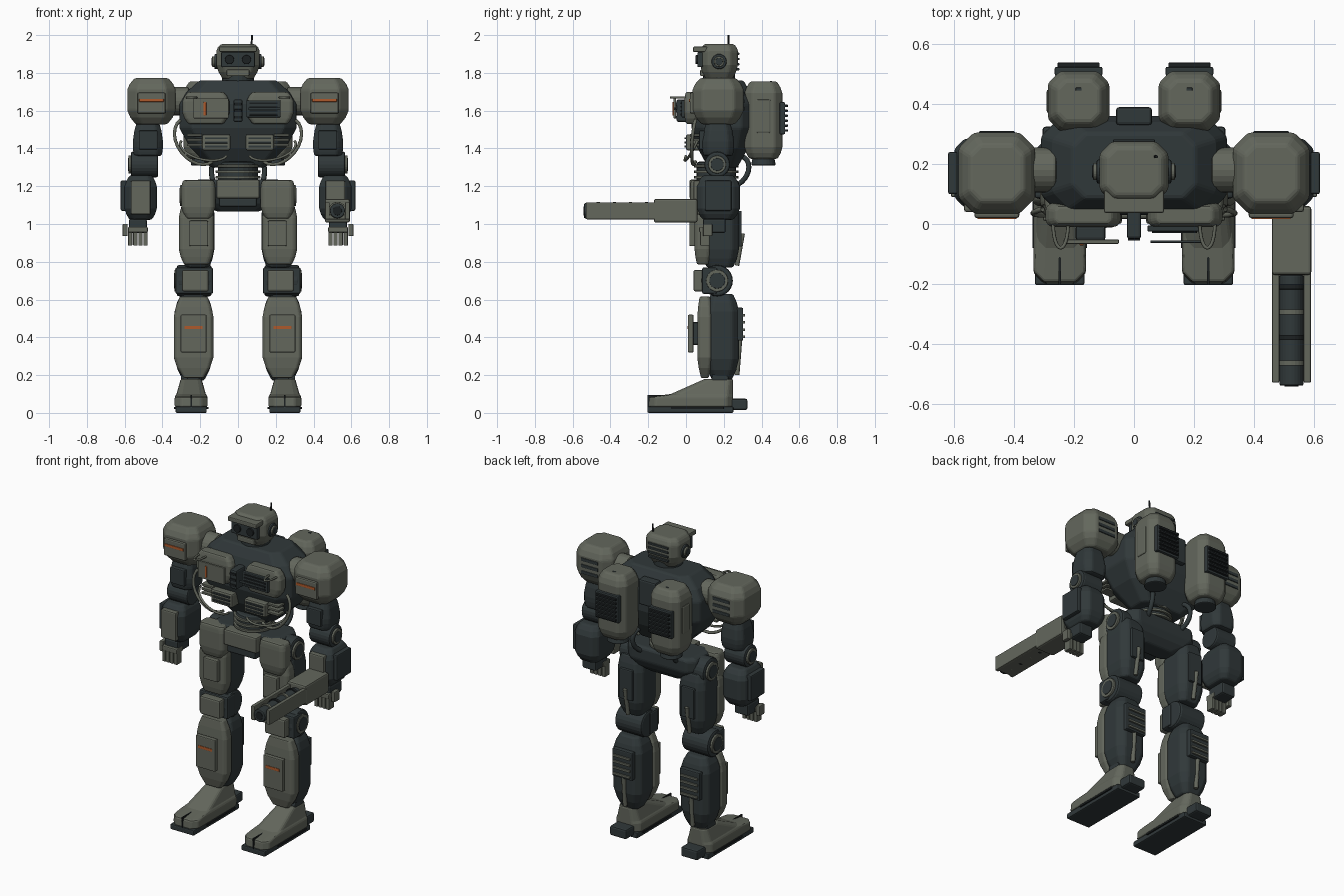
import bpy, bmesh, math
from mathutils import Matrix, Vector

if "Cube" in bpy.data.objects:
    bpy.data.objects.remove(bpy.data.objects["Cube"])


def make_material(name, *rgb):
    m = bpy.data.materials.new(name)
    m.use_nodes = True
    m.diffuse_color = (*rgb, 1)
    m.node_tree.nodes["Principled BSDF"].inputs["Base Color"].default_value = (*rgb, 1)
    return m


GREY = make_material("olive grey armour", .125, .135, .108)
DARK = make_material("dark slate frame", .03, .04, .042)
BLACK = make_material("near black", .012, .015, .016)
ORANGE = make_material("orange stripe", .42, .1, .025)


def finish(name, mesh, material, bevel, mirror):
    """Link a mesh, round its edges and mirror it across x."""
    ob = bpy.data.objects.new(name, mesh)
    bpy.context.collection.objects.link(ob)
    mesh.materials.clear()
    mesh.materials.append(material)
    if bevel:
        mod = ob.modifiers.new("round", "BEVEL")
        mod.width, mod.segments, mod.limit_method = bevel, 2, "ANGLE"
        mod.angle_limit = math.radians(25)
    if mirror:
        ob.modifiers.new("mirror", "MIRROR")


def finish_bmesh(name, bm, material, bevel, mirror):
    bmesh.ops.recalc_face_normals(bm, faces=bm.faces)
    mesh = bpy.data.meshes.new(name)
    bm.to_mesh(mesh)
    bm.free()
    finish(name, mesh, material, bevel, mirror)


def box(name, anchor, offset, size, material, mirror=False):
    bm = bmesh.new()
    place = Matrix.Translation(anchor + Vector(offset)) @ Matrix.Diagonal((*size, 1))
    bmesh.ops.create_cube(bm, size=1, matrix=place)
    finish_bmesh(name, bm, material, min(.01, min(size) * .2), mirror)


def loft(name, rings, material, mirror=False):
    """Skin a stack of chamfered rectangles, each a (centre, width, depth)."""
    bm = bmesh.new()
    loops = []
    for centre, width, depth in rings:
        w, d, cut = width / 2, depth / 2, min(width, depth) * .2
        quarter = [(w, d - cut), (w - cut, d)]
        mirrored = [(-x, y) for x, y in reversed(quarter)]
        half = quarter + mirrored
        outline = half + [(-x, -y) for x, y in half]
        loops.append([bm.verts.new(centre + Vector((x, y, 0))) for x, y in outline])
    for low, high in zip(loops, loops[1:]):
        for i in range(len(low)):
            bm.faces.new((low[i - 1], low[i], high[i], high[i - 1]))
    bm.faces.new(loops[0])
    bm.faces.new(loops[-1])
    finish_bmesh(name, bm, material, .01, mirror)


def pod(name, anchor, offset, size, material, bottom=.7, lower=.25, top=.7, upper=.25, mirror=False):
    """Armour block that narrows to its bottom and top over the given share of its height."""
    width, depth, height = size
    ease = .65
    levels = [(0, bottom), (lower / 2, bottom + (1 - bottom) * ease), (lower, 1),
              (1 - upper, 1), (1 - upper / 2, top + (1 - top) * ease), (1, top)]
    centre = anchor + Vector(offset)
    rings = [(centre + Vector((0, 0, (t - .5) * height)), width * s, depth * s) for t, s in levels]
    loft(name, rings, material, mirror)


def cyl(name, anchor, start, along, radius, material, mirror=False, flare=1):
    """Cylinder from a start point along a vector."""
    along = Vector(along)
    turn = along.to_track_quat("Z", "Y").to_matrix().to_4x4()
    place = Matrix.Translation(anchor + Vector(start) + along / 2) @ turn
    bm = bmesh.new()
    bmesh.ops.create_cone(bm, cap_ends=True, segments=24, radius1=radius, radius2=radius * flare,
                          depth=along.length, matrix=place)
    finish_bmesh(name, bm, material, min(radius, along.length) * .15, mirror)


def joint(name, anchor, length, radius):
    """Sideways pivot with an armoured cap and a dark hub on the outside."""
    lip = Vector((.012, 0, 0))
    end = Vector((length / 2, 0, 0))
    cyl(name, anchor, -end, end * 2, radius, DARK, mirror=True)
    cyl(name + "_cap", anchor, end - lip, lip * 2, radius * .7, GREY, mirror=True)
    cyl(name + "_hub", anchor, end, lip * 1.3, radius * .5, DARK, mirror=True)


def hose(name, anchor, offset, reach, bow, radius, material):
    """Half-ellipse tube, from +reach through +bow to -reach."""
    steps = 12
    curve = bpy.data.curves.new(name, "CURVE")
    curve.dimensions, curve.bevel_depth, curve.bevel_resolution = "3D", radius, 2
    spline = curve.splines.new("POLY")
    spline.points.add(steps)
    for i, point in enumerate(spline.points):
        t = math.pi * i / steps
        spot = anchor + Vector(offset) + Vector(reach) * math.cos(t) + Vector(bow) * math.sin(t)
        point.co = (*spot, 1)
    path = bpy.data.objects.new(name + "_path", curve)
    mesh = bpy.data.meshes.new_from_object(path)
    bpy.data.objects.remove(path)
    finish(name, mesh, material, 0, mirror=True)


def slats(name, count, step, anchor, offset, size, material, mirror=False):
    """Evenly stacked bars centred on the offset."""
    for i in range(count):
        lift = Vector((0, 0, (i - (count - 1) / 2) * step))
        box(f"{name}_{i + 1}", anchor + lift, offset, size, material, mirror)


# Anchors of the body groups; limb anchors are on the model's left
HEAD, CHEST, WAIST = Vector((0, .175, 1.86)), Vector((0, 0, 1.6)), Vector((0, .16, 1.27))
HIP, THIGH, KNEE = Vector((.21, .17, 1.15)), Vector((.215, .17, .95)), Vector((.232, .165, .7))
SHIN, FOOT = Vector((.235, .17, .4)), Vector((.248, 0, 0))
SHOULDER, ELBOW = Vector((.458, .17, 1.65)), Vector((.495, .165, 1.315))
FOREARM, HAND = Vector((.515, .17, 1.14)), Vector((.53, .12, .95))
CANNON, PACK = Vector((.526, -.17, 1.07)), Vector((.185, .41, 1.55))

# Head
pod("head", HEAD, (0, 0, 0), (.23, .2, .185), GREY, bottom=.7, lower=.4, top=.8, upper=.2)
box("visor", HEAD, (0, -.1, .01), (.18, .03, .08), DARK)
box("brow", HEAD, (0, -.1, .065), (.2, .075, .028), GREY)
box("chin_guard", HEAD, (0, -.08, -.06), (.12, .04, .035), GREY)
cyl("eye", HEAD, (.045, -.1, .01), (0, -.025, 0), .024, BLACK, mirror=True)
joint("ear", HEAD, length=.25, radius=.04)
cyl("antenna", HEAD, (.07, .05, .07), (.005, 0, .07), .005, BLACK)
slats("head_vent", 4, .027, HEAD, (0, .1, 0), (.14, .014, .013), DARK)
cyl("neck", HEAD, (0, 0, -.14), (0, 0, .08), .085, DARK)

# Torso
pod("torso", CHEST, (0, .195, -.07), (.62, .33, .46), DARK, bottom=.47, lower=.45, top=.66, upper=.27)
pod("chest_plate", CHEST, (.17, .03, .015), (.25, .08, .17), GREY,
    bottom=.75, lower=.35, top=.75, upper=.3, mirror=True)
box("left_chest_vent", CHEST, (.135, -.015, .01), (.18, .02, .09), DARK)
slats("chest_louvre", 4, .02, CHEST, (.135, -.025, .01), (.15, .01, .009), BLACK)
box("left_chest_rail", CHEST, (.14, -.059, .01), (.17, .008, .015), DARK)
box("right_chest_panel", CHEST, (-.143, -.059, .012), (.185, .014, .105), GREY)
box("right_panel_mount", CHEST, (-.145, -.03, .012), (.1, .05, .05), DARK)
box("chest_stripe", CHEST, (-.175, -.068, .01), (.014, .006, .07), ORANGE)
box("sternum_block", CHEST, (0, 0, 0), (.048, .1, .12), DARK)
slats("sternum_rib", 3, .035, CHEST, (0, -.05, 0), (.04, .01, .015), BLACK)
hose("chest_handle", CHEST, (.245, 0, .07), (.025, 0, 0), (0, -.08, 0), .006, GREY)
box("abdomen_plate", CHEST, (.115, .04, -.168), (.15, .08, .085), GREY, mirror=True)
slats("abdomen_louvre", 3, .022, CHEST, (.115, 0, -.168), (.12, .015, .01), DARK, mirror=True)
slats("side_rib", 3, .026, CHEST, (.23, .05, -.155), (.08, .06, .013), GREY, mirror=True)
hose("side_hose", CHEST, (.22, .05, -.16), (.085, 0, .11), (.08, -.02, -.06), .009, GREY)
hose("rib_hose", CHEST, (.18, .03, -.2), (.12, .03, .04), (.04, -.02, -.05), .007, GREY)
box("spine_block", CHEST, (0, .36, .04), (.12, .06, .16), DARK)

# Waist
cyl("waist", WAIST, (0, 0, -.07), (0, 0, .13), .105, DARK)
for side, lift in (("lower", -.03), ("middle", 0), ("upper", .03)):
    cyl(side + "_waist_ring", WAIST, (0, 0, lift), (0, 0, .014), .118, GREY)
hose("waist_hose", WAIST, (.11, .1, .01), (0, .02, .08), (.03, .07, 0), .014, DARK)

# Pelvis and hips
pod("pelvis", WAIST, (0, .01, -.12), (.48, .22, .17), DARK, bottom=.45, lower=.5, top=.9, upper=.1)
box("pelvis_plate", WAIST, (0, -.1, -.085), (.23, .085, .1), GREY)
box("pelvis_lower", WAIST, (0, -.085, -.155), (.2, .09, .05), DARK)
pod("hip_cover", HIP, (0, -.1, -.02), (.18, .095, .205), GREY, bottom=.7, lower=.3, top=.9, upper=.2, mirror=True)
joint("hip_joint", HIP, length=.17, radius=.08)

# Thighs
pod("thigh", THIGH, (0, .01, .01), (.18, .2, .38), DARK, top=.8, mirror=True)
pod("thigh_armour", THIGH, (.005, -.08, 0), (.187, .09, .33), GREY, top=.75, mirror=True)
box("thigh_panel", THIGH, (-.007, -.135, 0), (.1, .035, .135), GREY, mirror=True)
box("thigh_back_plate", THIGH, (0, .11, .025), (.09, .03, .19), DARK, mirror=True)
cyl("thigh_piston", THIGH, (0, .1, -.17), (0, .03, .17), .012, GREY, mirror=True)

# Knees
joint("knee_joint", KNEE, length=.185, radius=.083)
box("knee_block", KNEE, (0, -.04, 0), (.2, .08, .14), DARK, mirror=True)
box("knee_guard", KNEE, (-.006, -.085, 0), (.14, .08, .115), GREY, mirror=True)

# Shins
pod("shin", SHIN, (0, .02, 0), (.2, .18, .46), DARK, bottom=.55, top=.65, upper=.2, mirror=True)
pod("shin_armour", SHIN, (0, -.07, 0), (.21, .08, .43), GREY, bottom=.5, top=.7, mirror=True)
box("shin_mount", SHIN, (0, -.115, .02), (.09, .05, .12), DARK, mirror=True)
box("shin_panel", SHIN, (0, -.145, .02), (.137, .03, .2), GREY, mirror=True)
box("shin_stripe", SHIN, (0, -.16, .052), (.095, .006, .017), ORANGE, mirror=True)
box("calf_plate", SHIN, (0, .115, .07), (.14, .035, .175), DARK, mirror=True)
slats("calf_slat", 4, .038, SHIN, (0, .135, .06), (.12, .014, .014), GREY, mirror=True)
cyl("calf_piston", SHIN, (0, .1, -.2), (0, .015, .19), .013, GREY, mirror=True)

# Feet, with the instep sloping back from the toes to the ankle
heel_line = .25
foot_rings = []
for height, toe, width in ((.03, -.2, .175), (.085, -.195, .175), (.1, -.08, .155), (.18, .1, .11)):
    foot_rings.append((FOOT + Vector((0, (heel_line + toe) / 2, height)), width, heel_line - toe))
loft("foot", foot_rings, GREY, mirror=True)
box("sole", FOOT, (0, .023, .017), (.165, .455, .034), DARK, mirror=True)
box("sole_tread", FOOT, (0, .06, .026), (.182, .28, .012), BLACK, mirror=True)
box("toe_gap", FOOT, (0, -.145, .063), (.008, .117, .066), BLACK, mirror=True)
box("heel", FOOT, (0, .275, .045), (.115, .1, .06), DARK, mirror=True)
cyl("ankle", FOOT, (-.055, .18, .18), (.11, 0, 0), .045, DARK, mirror=True)

# Shoulders
pod("shoulder_pad", SHOULDER, (0, 0, 0), (.256, .27, .245), GREY, bottom=.65, lower=.3, top=.7, mirror=True)
cyl("shoulder_axle", SHOULDER, (-.2, .01, 0), (.1, 0, 0), .075, GREY, mirror=True)
box("shoulder_panel", SHOULDER, (0, -.13, -.01), (.15, .04, .11), GREY, mirror=True)
box("shoulder_stripe", SHOULDER, (0, -.151, .005), (.13, .006, .016), ORANGE, mirror=True)
slats("shoulder_vent", 3, .04, SHOULDER, (0, .13, 0), (.12, .02, .02), DARK, mirror=True)

# Arms
pod("upper_arm", ELBOW, (-.018, .005, .14), (.16, .17, .19), DARK, bottom=.9, top=.7, upper=.6, mirror=True)
box("upper_arm_panel", ELBOW, (-.02, -.08, .13), (.1, .03, .1), DARK, mirror=True)
joint("elbow_joint", ELBOW, length=.145, radius=.068)
pod("forearm", FOREARM, (0, 0, 0), (.17, .23, .235), DARK, mirror=True)
box("forearm_panel", FOREARM, (0, -.11, 0), (.105, .04, .18), GREY, mirror=True)
box("forearm_side_plate", FOREARM, (.09, 0, .01), (.032, .14, .16), DARK, mirror=True)

# Hands
box("palm", HAND, (0, .03, .04), (.095, .12, .075), DARK, mirror=True)
box("knuckles", HAND, (0, -.015, .02), (.105, .07, .03), GREY, mirror=True)
for i in range(4):
    box(f"finger_{i + 1}", HAND, ((i - 1.5) * .027, -.02, -.02), (.023, .05, .09), GREY, mirror=True)
box("thumb", HAND, (.068, -.005, .018), (.027, .05, .065), GREY, mirror=True)

# Cannon carried on the left forearm only
box("cannon_body", CANNON, (0, .115, 0), (.132, .23, .125), GREY)
for side, shift in (("inner", -.053), ("outer", .053)):
    box(side + "_cannon_rail", CANNON, (shift, -.175, 0), (.025, .37, .09), GREY)
box("cannon_floor", CANNON, (0, -.17, -.033), (.115, .36, .025), GREY)
cyl("cannon_barrel", CANNON, (0, 0, 0), (0, -.37, 0), .04, DARK)
cyl("cannon_bore", CANNON, (0, -.36, 0), (0, -.013, 0), .024, BLACK)
for i in range(4):
    cyl(f"barrel_band_{i + 1}", CANNON, (0, -.03 - .085 * i, 0), (0, -.018, 0), .047, GREY if i % 2 else BLACK)

# Back thrusters
pod("thruster_pack", PACK, (0, 0, 0), (.205, .2, .41), GREY, bottom=.75, lower=.15, top=.7, upper=.15, mirror=True)
box("grill_frame", PACK, (0, .1, .01), (.16, .03, .17), DARK, mirror=True)
slats("grill_bar", 6, .026, PACK, (0, .118, .01), (.14, .022, .013), BLACK, mirror=True)
cyl("thruster_nozzle", PACK, (0, 0, -.19), (0, 0, -.05), .055, DARK, mirror=True, flare=1.2)
box("thruster_side_panel", PACK, (.08, 0, .02), (.055, .08, .18), GREY, mirror=True)
box("thruster_latch", PACK, (0, .04, .2), (.02, .01, .015), DARK, mirror=True)
